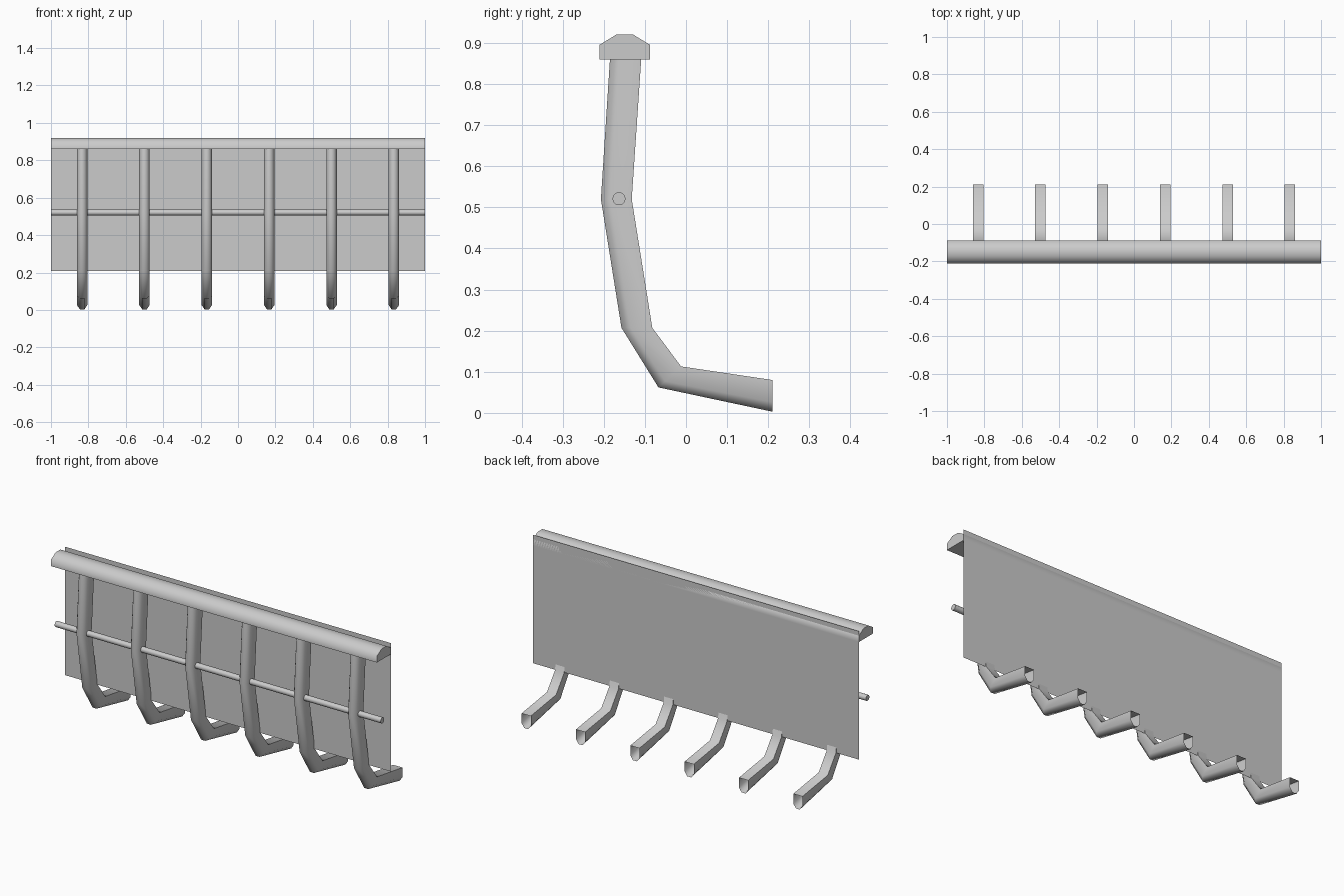
import bpy, math

if "Cube" in bpy.data.objects:
    bpy.data.objects.remove(bpy.data.objects["Cube"])

def make(name, verts, faces, smooth=60):
    me = bpy.data.meshes.new(name)
    me.from_pydata(verts, [], faces)
    ob = bpy.data.objects.new(name, me)
    bpy.context.collection.objects.link(ob)
    bpy.ops.object.select_all(action='DESELECT')
    ob.select_set(True)
    bpy.context.view_layer.objects.active = ob
    bpy.ops.object.mode_set(mode='EDIT')
    bpy.ops.mesh.select_all(action='SELECT')
    bpy.ops.mesh.normals_make_consistent(inside=False)
    bpy.ops.object.mode_set(mode='OBJECT')
    if smooth:
        bpy.ops.object.shade_smooth_by_angle(angle=math.radians(smooth))
    return ob

def loft(name, rings, caps):
    # skin closed rings of equal point count
    n = len(rings[0])
    verts = [p for r in rings for p in r]
    faces = [(k*n+i, k*n+(i+1) % n, (k+1)*n+(i+1) % n, (k+1)*n+i)
             for k in range(len(rings)-1) for i in range(n)]
    if caps:
        faces += [tuple(range(n)), tuple(range((len(rings)-1)*n, len(rings)*n))]
    return make(name, verts, faces)

def extrude_x(name, profile):
    return loft(name, [[(x, y, z) for y, z in profile] for x in (-1, 1)], True)

# top rail with rounded upper side
extrude_x("top_rail", [(-.211, .86), (-.211, .895), (-.17, .92),
                       (-.128, .92), (-.087, .895), (-.087, .86)])

# thin round rod threading the ribs
extrude_x("cross_rod", [(-.163 + .016*math.cos(a*math.pi/6), .521 + .016*math.sin(a*math.pi/6))
                        for a in range(12)])

# thin backing sheet
Y = -.087
make("back_sheet", [(-1, Y, .208), (1, Y, .208), (1, Y, .92), (-1, Y, .92)], [(0, 1, 2, 3)], 0)

# bent ribs: flat inner side, rounded outer side, open ends
outer = [(-.185, .86), (-.207, .52), (-.157, .207), (-.067, .062), (.21, .003)]
inner = [(-.109, .86), (-.132, .52), (-.082, .207), (-.012, .113), (.21, .08)]
section = [(-.028, 0), (-.028, .7), (-.012, 1), (.012, 1), (.028, .7), (.028, 0)]
for i in range(6):
    cx = (i - 2.5) / 3
    rings = [[(cx + w, b[0] + (a[0]-b[0])*t, b[1] + (a[1]-b[1])*t) for w, t in section]
             for a, b in zip(outer, inner)]
    loft(f"rib_{i+1}", rings, False)
